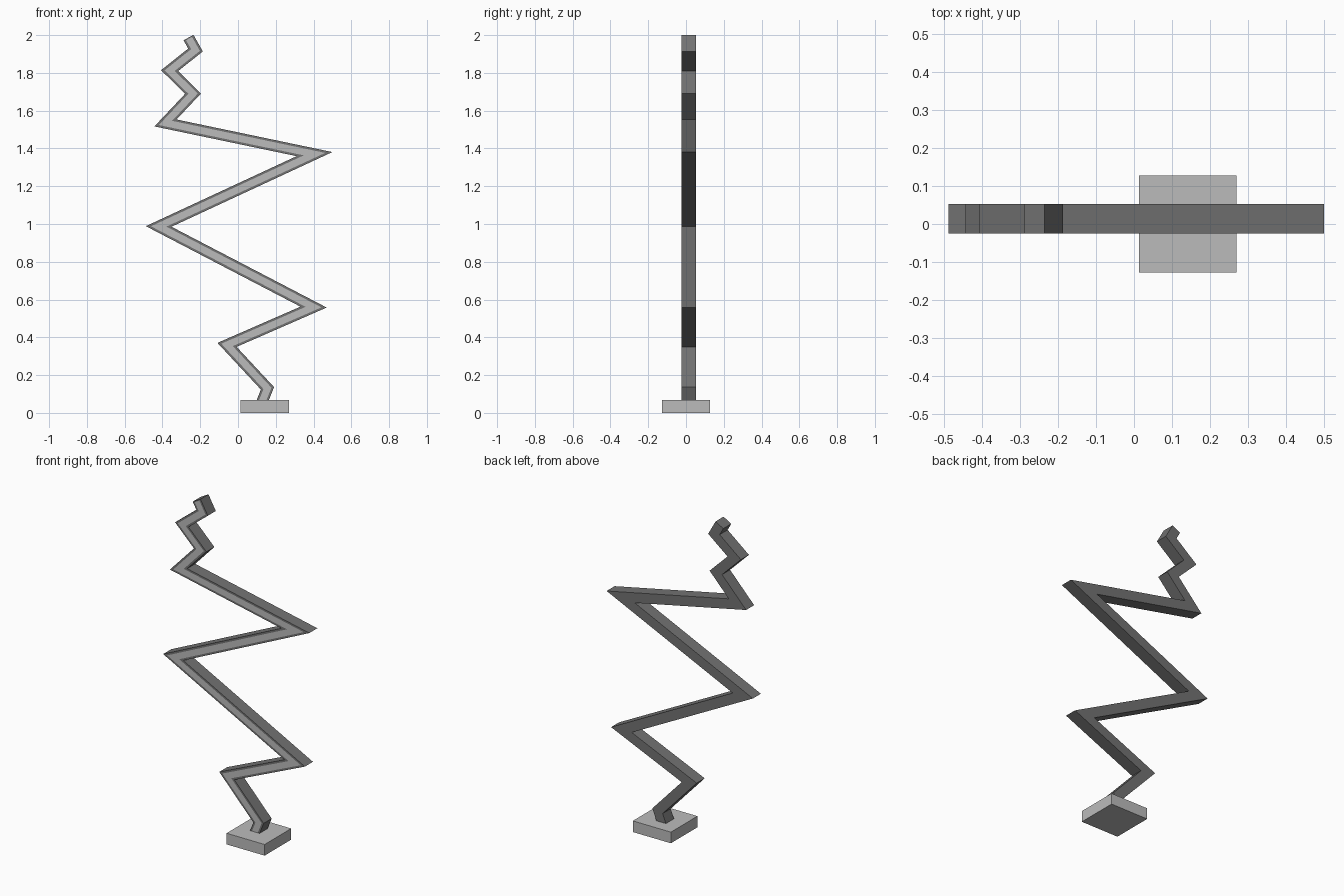
import bpy
import bmesh
from mathutils import Vector

cube = bpy.data.objects.get("Cube")
if cube:
    bpy.data.objects.remove(cube, do_unlink=True)


def make_material(name, value):
    mat = bpy.data.materials.new(name)
    mat.use_nodes = True
    colour = (value, value, value, 1)
    mat.diffuse_color = colour
    mat.node_tree.nodes["Principled BSDF"].inputs["Base Color"].default_value = colour
    return mat


light_grey = make_material("light grey", 0.5)
dark_grey = make_material("dark grey", 0.17)


def finish(name, bm, *mats):
    bmesh.ops.recalc_face_normals(bm, faces=bm.faces)
    mesh = bpy.data.meshes.new(name)
    bm.to_mesh(mesh)
    bm.free()
    for mat in mats:
        mesh.materials.append(mat)
    obj = bpy.data.objects.new(name, mesh)
    bpy.context.collection.objects.link(obj)
    return obj


def mitred_sides(path, half, trim=0):
    """Left and right outlines of a path, with mitred corners."""
    pts = [Vector(p) for p in path]
    dirs = [(b - a).normalized() for a, b in zip(pts, pts[1:])]
    pts[0] += dirs[0] * trim
    pts[-1] -= dirs[-1] * trim
    sides = []
    for i, p in enumerate(pts):
        d0, d1 = dirs[max(i - 1, 0)], dirs[min(i, len(dirs) - 1)]
        n0, n1 = Vector((-d0.y, d0.x)), Vector((-d1.y, d1.x))
        mitre = (n0 + n1).normalized()
        offset = mitre * (half / mitre.dot(n0))
        sides.append((p + offset, p - offset))
    return sides


# Zigzag centre line in x and z
PATH = [(0.12, 0.04), (0.156, 0.13), (-0.058, 0.36), (0.40, 0.56),
        (-0.42, 0.987), (0.405, 1.37), (-0.384, 1.535), (-0.238, 1.69),
        (-0.362, 1.812), (-0.225, 1.921), (-0.262, 1.987)]
FRONT, BACK = -0.025, 0.052

# Zigzag bar: rim and light strip on the front, solid sides and back
bm = bmesh.new()


def ring(sides, y):
    return [[bm.verts.new((p.x, y, p.y)) for p in pair] for pair in sides]


outer = mitred_sides(PATH, 0.03)
front = ring(outer, FRONT)
back = ring(outer, BACK)
strip = ring(mitred_sides(PATH, 0.018, 0.006), FRONT)
for i in range(len(PATH) - 1):
    j = i + 1
    bm.faces.new((back[i][0], back[j][0], back[j][1], back[i][1]))
    for s in (0, 1):
        bm.faces.new((front[i][s], front[j][s], back[j][s], back[i][s]))
        bm.faces.new((front[i][s], front[j][s], strip[j][s], strip[i][s]))
    face = bm.faces.new((strip[i][0], strip[j][0], strip[j][1], strip[i][1]))
    face.material_index = 1
for e in (0, -1):
    bm.faces.new((front[e][0], front[e][1], back[e][1], back[e][0]))
    bm.faces.new((front[e][0], front[e][1], strip[e][1], strip[e][0]))
finish("zigzag_bar", bm, dark_grey, light_grey)

# Base block
bm = bmesh.new()
bmesh.ops.create_cube(bm, size=1)
bmesh.ops.scale(bm, vec=(0.257, 0.256, 0.068), verts=bm.verts)
bmesh.ops.translate(bm, vec=(0.141, 0, 0.034), verts=bm.verts)
finish("base", bm, light_grey)
